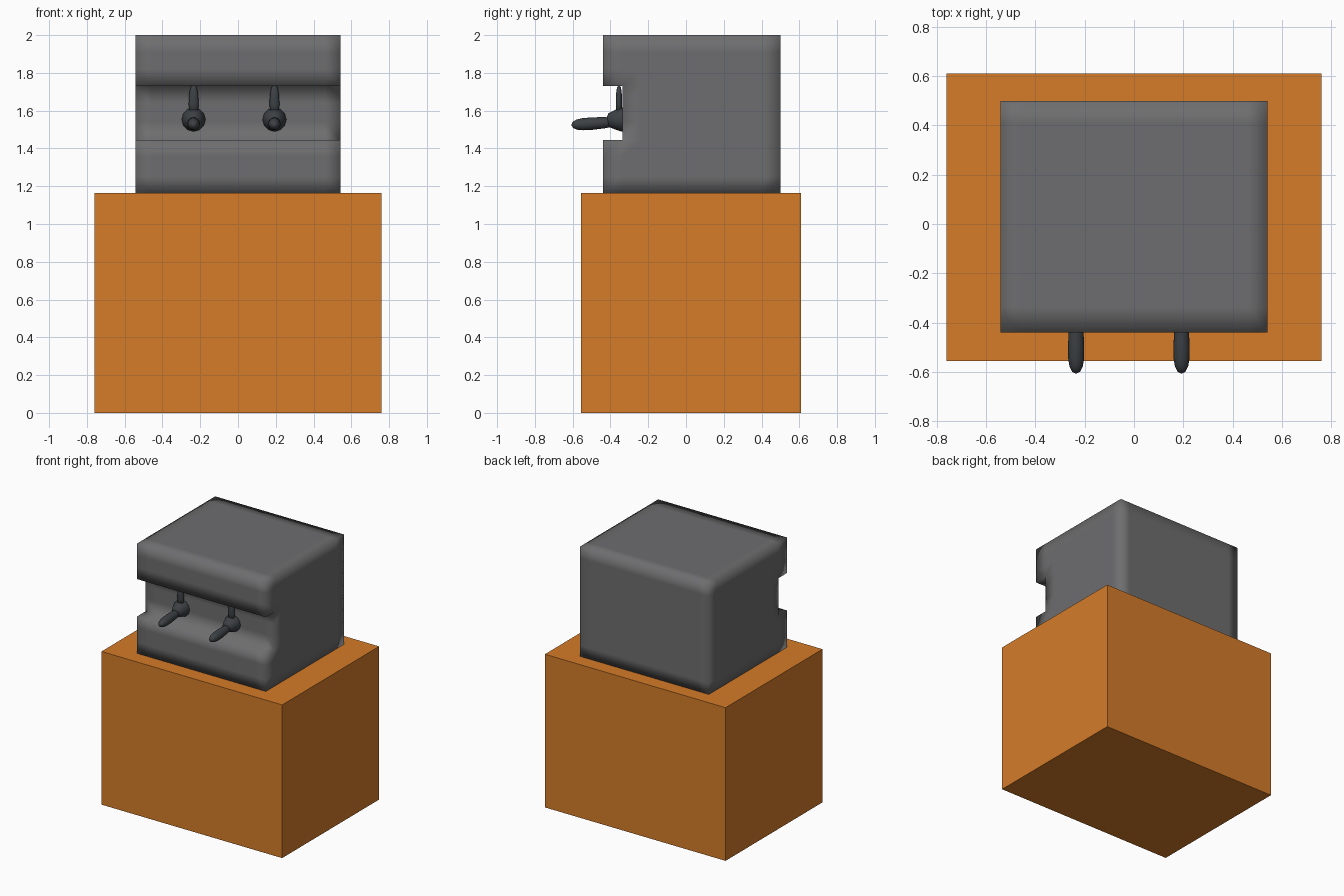
import bpy, bmesh, math
from mathutils import Matrix, Vector

if "Cube" in bpy.data.objects:
    bpy.data.objects.remove(bpy.data.objects["Cube"])


def material(name, rgb):
    m = bpy.data.materials.new(name)
    m.diffuse_color = (*rgb, 1)
    m.use_nodes = True
    m.node_tree.nodes["Principled BSDF"].inputs["Base Color"].default_value = m.diffuse_color
    return m


ORANGE = material("orange", (0.66, 0.2, 0.022))
GREY = material("mid_grey", (0.155, 0.155, 0.16))
DARK = material("dark_grey", (0.045, 0.052, 0.058))


def finish(bm, name, mat, smooth):
    bmesh.ops.recalc_face_normals(bm, faces=bm.faces)
    for f in bm.faces:
        f.smooth = smooth
    me = bpy.data.meshes.new(name)
    bm.to_mesh(me)
    bm.free()
    me.materials.append(mat)
    ob = bpy.data.objects.new(name, me)
    bpy.context.collection.objects.link(ob)
    return ob


def extrude_profile(name, pts, half_width, mat, smooth=False, cuts=()):
    """Extrude a (y, z) outline along x, then add support loops."""
    bm = bmesh.new()
    face = bm.faces.new([bm.verts.new((-half_width, y, z)) for y, z in pts])
    res = bmesh.ops.extrude_face_region(bm, geom=[face])
    moved = [v for v in res["geom"] if isinstance(v, bmesh.types.BMVert)]
    bmesh.ops.translate(bm, verts=moved, vec=(2 * half_width, 0, 0))
    for axis, value in cuts:
        no = Vector((0, 0, 0))
        no[axis] = 1
        bmesh.ops.bisect_plane(bm, geom=bm.verts[:] + bm.edges[:] + bm.faces[:],
                               plane_co=no * value, plane_no=no, dist=1e-5)
    return finish(bm, name, mat, smooth)


def lathe(name, profile, origin, mat, tilt=0, squash=1, segments=20):
    """Revolve (radius, height) points around z, tilt about x, then place."""
    bm = bmesh.new()
    verts = [bm.verts.new((r, 0, h)) for r, h in profile]
    edges = [bm.edges.new(p) for p in zip(verts, verts[1:])]
    bmesh.ops.spin(bm, geom=verts + edges, cent=(0, 0, 0), axis=(0, 0, 1),
                   angle=math.tau, steps=segments, use_duplicate=False)
    bmesh.ops.remove_doubles(bm, verts=bm.verts, dist=1e-5)
    m = (Matrix.Translation(origin) @ Matrix.Rotation(tilt, 4, "X")
         @ Matrix.Diagonal((1, squash, 1, 1)))
    bmesh.ops.transform(bm, matrix=m, verts=bm.verts)
    return finish(bm, name, mat, True)


# Counter block
extrude_profile("counter", [(-0.555, 0), (0.61, 0), (0.61, 1.165), (-0.555, 1.165)],
                0.76, ORANGE)

# Machine body with a recess running across the front, softly shaded
extrude_profile("machine_body",
                [(-0.44, 1.165), (0.50, 1.165), (0.50, 2.0), (-0.44, 2.0),
                 (-0.44, 1.73), (-0.335, 1.73), (-0.335, 1.445), (-0.44, 1.445)],
                0.542, GREY, True,
                [(0, -0.46), (0, 0.46), (1, -0.335), (1, -0.24), (1, 0.41),
                 (2, 1.25), (2, 1.36), (2, 1.445), (2, 1.54), (2, 1.64),
                 (2, 1.73), (2, 1.82), (2, 1.91)])

# Two spouts: stem, flared hub and a rounded lever each
hub = [(0, -0.01), (0.063, -0.01), (0.063, 0.01), (0.052, 0.04), (0.036, 0.075), (0, 0.09)]
lever = [(0, 0), (0.024, 0), (0.03, 0.06), (0.033, 0.12), (0.032, 0.17),
         (0.027, 0.2), (0.016, 0.222), (0, 0.23)]
stem = [(0, 0), (0.022, 0), (0.026, 0.06), (0.024, 0.11), (0.016, 0.15), (0, 0.16)]
for side, x in (("left", -0.235), ("right", 0.193)):
    lathe(side + "_stem", stem, (x, -0.355, 1.575), DARK, squash=0.65)
    lathe(side + "_hub", hub, (x, -0.335, 1.553), DARK, tilt=math.radians(92), segments=12)
    lathe(side + "_lever", lever, (x, -0.378, 1.54), DARK, tilt=math.radians(94))
